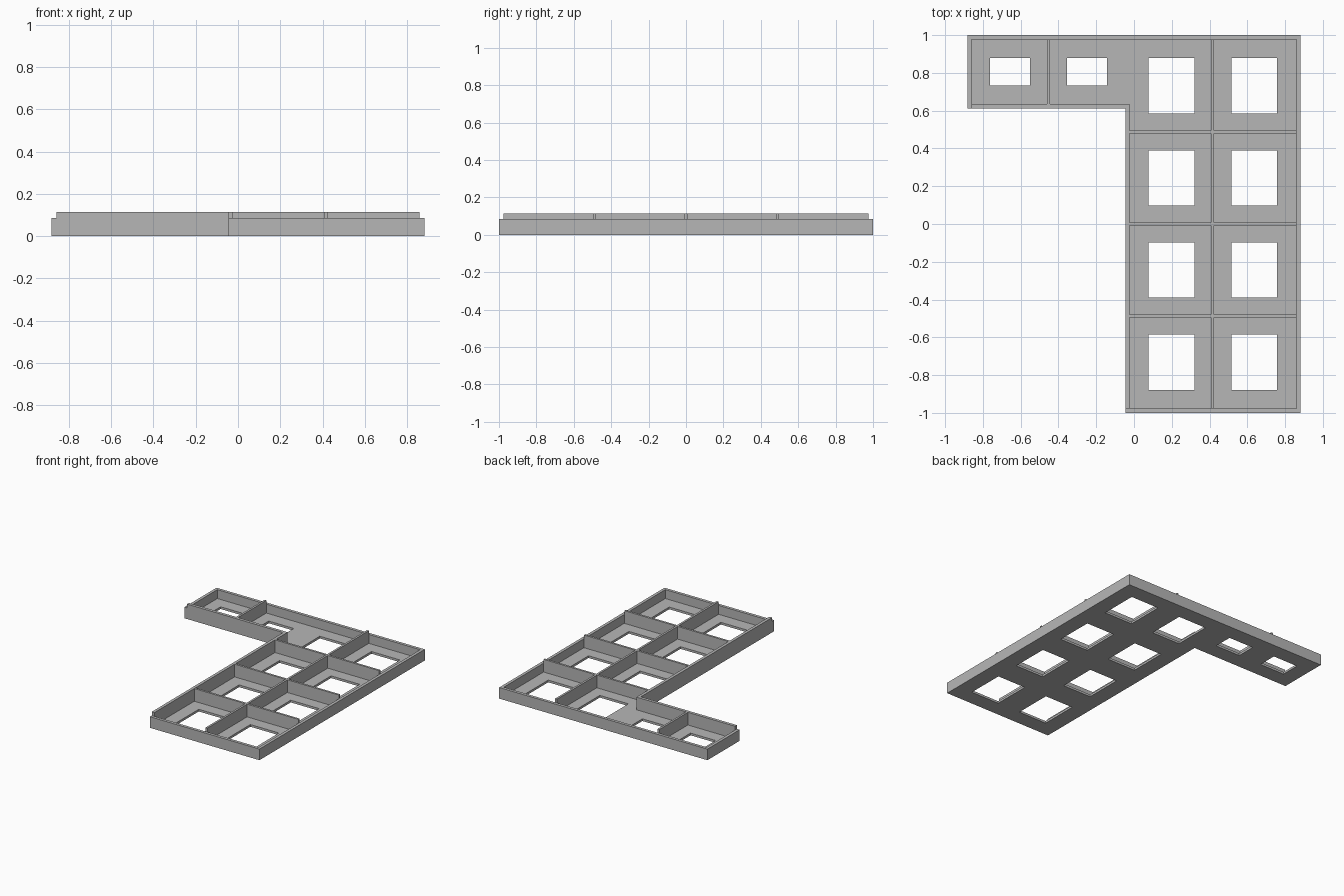
import bpy, bmesh

cube = bpy.data.objects.get("Cube")
if cube:
    bpy.data.objects.remove(cube, do_unlink=True)

# Overall sizes
W, L = 0.882, 1.0                   # half width and half length
FLOOR, RIM, TOP = 0.017, 0.085, 0.114
LEG_X, ARM_Y = -0.046, 0.611        # outer faces at the inside corner
WALL, DIV = 0.023, 0.016            # wall and divider thickness
IX, IY = W - WALL, L - WALL         # inner faces of the outer walls
LEG_IN, ARM_IN = LEG_X + WALL, ARM_Y + WALL
COL_DIV, ARM_DIV, ROWS = 0.416, -0.452, (-0.488, 0, 0.488)

grey = bpy.data.materials.new("plain grey")
grey.use_nodes = True
colour = (0.47, 0.47, 0.47, 1)
grey.diffuse_color = colour
grey.node_tree.nodes["Principled BSDF"].inputs["Base Color"].default_value = colour

# Openings in the floor: x0, x1, y0, y1
holes = [(x - 0.121, x + 0.121, y - 0.146, y + 0.146)
         for x in (0.199, 0.636) for y in (-0.732, -0.244, 0.244, 0.732)]
holes += [(x - 0.106, x + 0.106, 0.732, 0.879) for x in (-0.657, -0.249)]


def finish(bm, name):
    bmesh.ops.recalc_face_normals(bm, faces=bm.faces)
    mesh = bpy.data.meshes.new(name)
    bm.to_mesh(mesh)
    bm.free()
    mesh.materials.append(grey)
    obj = bpy.data.objects.new(name, mesh)
    bpy.context.collection.objects.link(obj)
    return obj


def box(name, x0, x1, y0, y1, z0, z1):
    bm = bmesh.new()
    bmesh.ops.create_cube(bm, size=1)
    for v in bm.verts:
        v.co = (x1 if v.co.x > 0 else x0,
                y1 if v.co.y > 0 else y0,
                z1 if v.co.z > 0 else z0)
    return finish(bm, name)


def solid(x, y, z):
    """True where the tray has material."""
    if abs(x) > W or abs(y) > L or not 0 < z < TOP:
        return False
    if x < LEG_X and y < ARM_Y:
        return False
    if z < FLOOR:
        return not any(a < x < b and c < y < d for a, b, c, d in holes)
    if abs(x) < IX and abs(y) < IY and (x > LEG_IN or y > ARM_IN):
        return False
    # Only the walls along the inside corner reach full height
    return z < RIM or (-IX < x < LEG_IN and -IY < y < ARM_IN)


def build_tray():
    """One watertight skin over the floor, openings and walls."""
    xs = {-W, -IX, LEG_X, LEG_IN, IX, W}
    ys = {-L, -IY, ARM_Y, ARM_IN, IY, L}
    for a, b, c, d in holes:
        xs |= {a, b}
        ys |= {c, d}
    cuts = [sorted(xs), sorted(ys), [0, FLOOR, RIM, TOP]]
    sizes = [len(c) - 1 for c in cuts]

    def filled(cell):
        if any(not 0 <= i < n for i, n in zip(cell, sizes)):
            return False
        return solid(*[(c[i] + c[i + 1]) / 2 for c, i in zip(cuts, cell)])

    bm = bmesh.new()
    verts = {}

    def vert(key):
        if key not in verts:
            verts[key] = bm.verts.new([c[i] for c, i in zip(cuts, key)])
        return verts[key]

    cells = [(i, j, k) for i in range(sizes[0])
             for j in range(sizes[1]) for k in range(sizes[2])]
    for cell in filter(filled, cells):
        for axis in range(3):
            for side in (0, 1):
                beyond = list(cell)
                beyond[axis] += 2 * side - 1
                if filled(beyond):
                    continue
                u, v = (axis + 1) % 3, (axis + 2) % 3
                ring = []
                for du, dv in ((0, 0), (1, 0), (1, 1), (0, 1)):
                    key = list(cell)
                    key[axis] += side
                    key[u] += du
                    key[v] += dv
                    ring.append(vert(tuple(key)))
                bm.faces.new(ring if side else ring[::-1])
    # Merge the flat patches
    bmesh.ops.dissolve_limit(bm, angle_limit=0.01, verts=bm.verts, edges=bm.edges)
    finish(bm, "tray")


build_tray()

# Dividers standing on the floor
h = DIV / 2
box("column_divider", COL_DIV - h, COL_DIV + h, -IY, IY, FLOOR, TOP)
box("arm_divider", ARM_DIV - h, ARM_DIV + h, ARM_IN, IY, FLOOR, TOP)
for n, y in enumerate(ROWS, 1):
    box(f"row_divider_right_{n}", LEG_IN, COL_DIV - h, y - h, y + h, FLOOR, TOP)
    box(f"row_divider_left_{n}", COL_DIV + h, IX, y - h, y + h, FLOOR, TOP)
